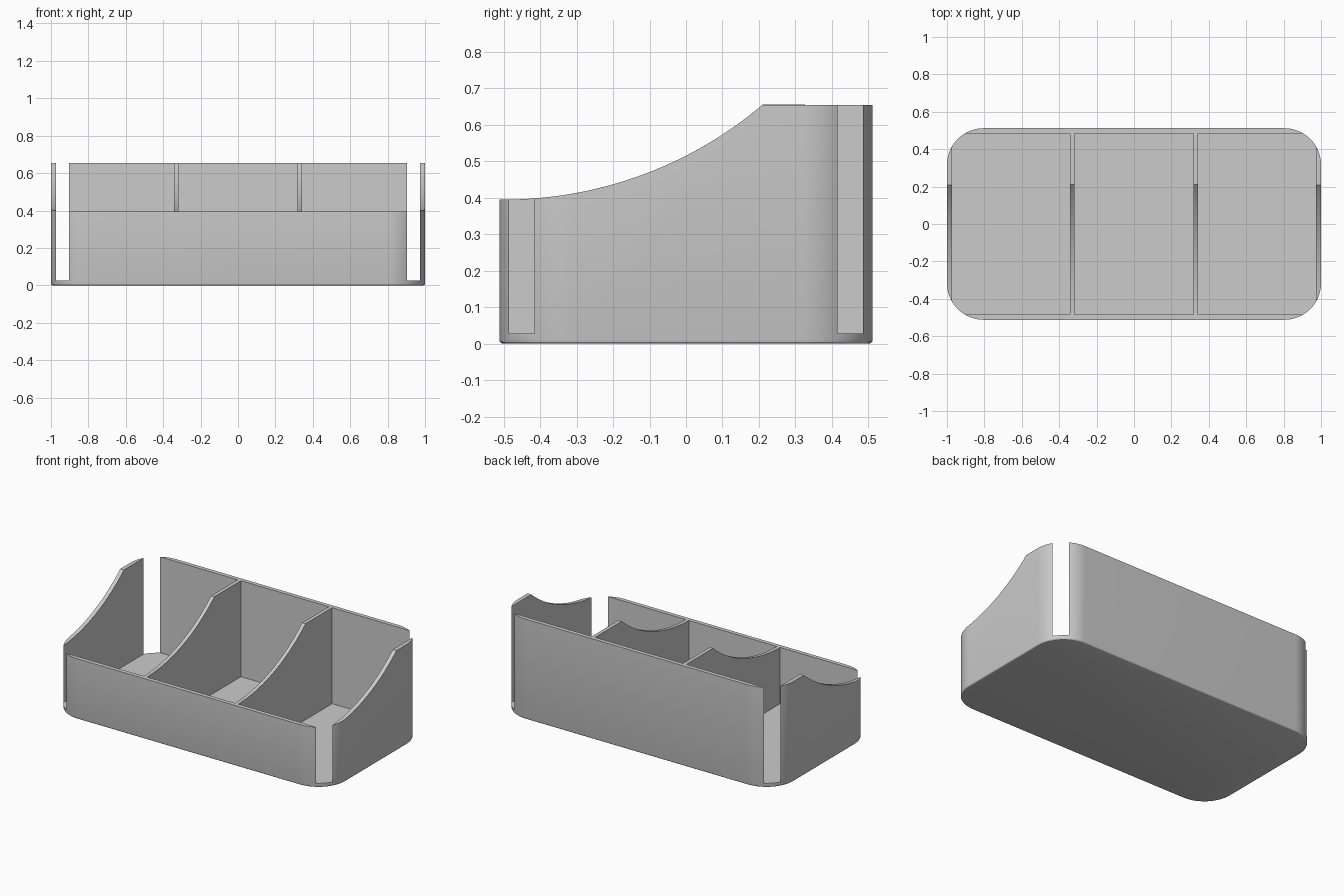
import bpy, bmesh, math
from mathutils import Vector

cube = bpy.data.objects.get("Cube")
if cube:
    bpy.data.objects.remove(cube, do_unlink=True)

HX, HY, HEIGHT = 1.0, 0.512, 0.655      # half width, half depth, back height
FRONT = 0.395                           # front wall height
WALL, FLOOR, RADIUS = 0.027, 0.027, 0.196
DIVIDER_X, DIVIDER_T = 0.33, 0.024

grey = bpy.data.materials.new("light grey plastic")
grey.use_nodes = True
grey.diffuse_color = (0.6, 0.6, 0.6, 1)
grey.node_tree.nodes["Principled BSDF"].inputs["Base Color"].default_value = (0.6, 0.6, 0.6, 1)


def prism(name, points, direction, edge_round=0):
    """Extrude a closed outline; optionally round the edges of its first cap."""
    bm = bmesh.new()
    cap = bm.faces.new([bm.verts.new(p) for p in points])
    moved = bmesh.ops.extrude_face_region(bm, geom=[cap], use_keep_orig=True)
    bmesh.ops.translate(bm, vec=direction,
                        verts=[g for g in moved["geom"] if isinstance(g, bmesh.types.BMVert)])
    if edge_round:
        bmesh.ops.bevel(bm, geom=list(cap.edges), offset=edge_round, segments=3,
                        profile=0.5, affect='EDGES')
    bmesh.ops.recalc_face_normals(bm, faces=bm.faces)
    mesh = bpy.data.meshes.new(name)
    bm.to_mesh(mesh)
    bm.free()
    mesh.materials.append(grey)
    obj = bpy.data.objects.new(name, mesh)
    bpy.context.collection.objects.link(obj)
    return obj


def activate(obj):
    bpy.ops.object.select_all(action='DESELECT')
    obj.select_set(True)
    bpy.context.view_layer.objects.active = obj


def cut(target, cutter):
    mod = target.modifiers.new("cut", 'BOOLEAN')
    mod.operation, mod.solver, mod.object = 'DIFFERENCE', 'EXACT', cutter
    activate(target)
    bpy.ops.object.modifier_apply(modifier=mod.name)
    bpy.data.objects.remove(cutter, do_unlink=True)


# Concave side profile shared by the walls and the dividers
SCOOP_Y, SCOOP_R = -0.5, 1.099
SCOOP_END = 0.21


def scoop_arc(start, end, steps=32):
    pts = []
    for i in range(steps + 1):
        y = start + (end - start) * i / steps
        pts.append((y, FRONT + SCOOP_R - math.sqrt(SCOOP_R ** 2 - (y - SCOOP_Y) ** 2)))
    return pts


# Rounded outer body with a softened bottom edge
outline = []
for sx, sy, turn in ((1, 1, 0), (-1, 1, 1), (-1, -1, 2), (1, -1, 3)):
    for i in range(25):
        a = (turn + i / 24) * math.pi / 2
        outline.append((sx * (HX - RADIUS) + RADIUS * math.cos(a),
                        sy * (HY - RADIUS) + RADIUS * math.sin(a), 0))
tray = prism("tray", outline, Vector((0, 0, HEIGHT)), edge_round=0.01)

# Square-cornered cavity, which opens slots through the rounded corners
ix, iy = HX - WALL, HY - WALL
cavity = prism("cavity_cutter", [(-ix, -iy, FLOOR), (ix, -iy, FLOOR), (ix, iy, FLOOR), (-ix, iy, FLOOR)],
               Vector((0, 0, 1)))
cut(tray, cavity)

# Scooped front opening
side = [(-HY - 0.1, FRONT)] + scoop_arc(SCOOP_Y, SCOOP_END + 0.02) + [(SCOOP_END + 0.02, 1), (-HY - 0.1, 1)]
scoop = prism("scoop_cutter", [(-HX - 0.1, y, z) for y, z in side], Vector((2 * HX + 0.2, 0, 0)))
cut(tray, scoop)
activate(tray)
bpy.ops.object.shade_smooth_by_angle(angle=math.radians(25))

# Two dividers with the same scooped top
blade = [(-iy, FLOOR)] + scoop_arc(-iy, SCOOP_END) + [(iy, HEIGHT), (iy, FLOOR)]
for name, x in (("right_divider", -DIVIDER_X), ("left_divider", DIVIDER_X)):
    divider = prism(name, [(x - DIVIDER_T / 2, y, z) for y, z in blade], Vector((DIVIDER_T, 0, 0)))
    activate(divider)
    bpy.ops.object.shade_smooth_by_angle(angle=math.radians(25))
